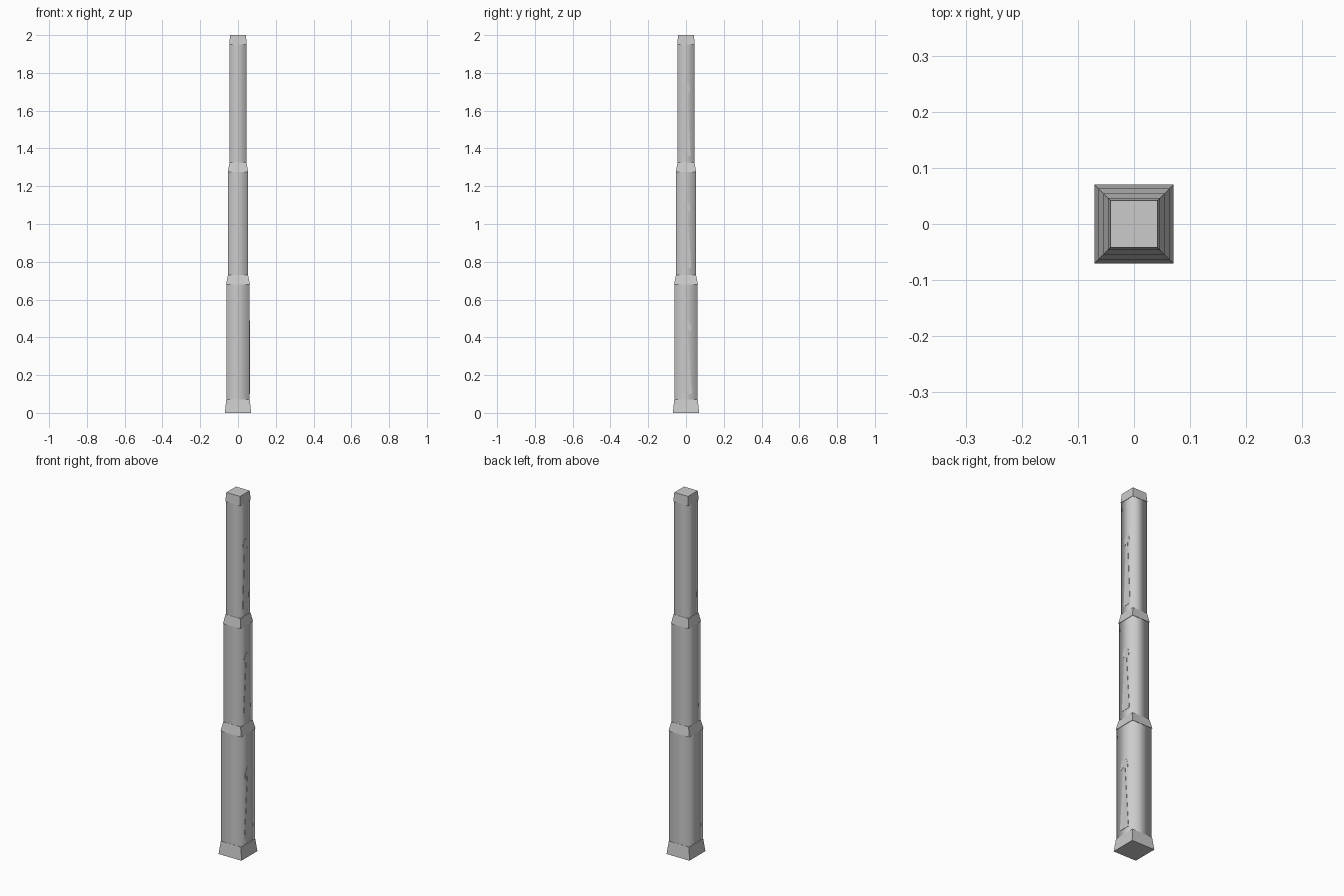
import bpy
import bmesh
import math

cube = bpy.data.objects.get("Cube")
if cube:
    bpy.data.objects.remove(cube, do_unlink=True)

# Single pale stone colour
stone = bpy.data.materials.new("pale_grey_stone")
stone.use_nodes = True
colour = (0.6, 0.6, 0.6, 1)
stone.diffuse_color = colour
stone.node_tree.nodes["Principled BSDF"].inputs["Base Color"].default_value = colour


def add_object(name, bm, smooth=False):
    bmesh.ops.recalc_face_normals(bm, faces=bm.faces)
    for face in bm.faces:
        face.smooth = smooth
    mesh = bpy.data.meshes.new(name)
    bm.to_mesh(mesh)
    bm.free()
    mesh.materials.append(stone)
    obj = bpy.data.objects.new(name, mesh)
    bpy.context.collection.objects.link(obj)
    return obj


def square_block(name, z0, z1, half0, half1, capped=True, smooth=False):
    """Square frustum, optionally without end faces."""
    bm = bmesh.new()
    bmesh.ops.create_cone(bm, cap_ends=capped, segments=4,
                          radius1=half0 * math.sqrt(2),
                          radius2=half1 * math.sqrt(2), depth=z1 - z0)
    turn = math.radians(45)
    for v in bm.verts:
        x, y = v.co.x, v.co.y
        v.co.x = x * math.cos(turn) - y * math.sin(turn)
        v.co.y = x * math.sin(turn) + y * math.cos(turn)
        v.co.z += (z0 + z1) / 2
    return add_object(name, bm, smooth)


def relief(name, x, z0, z1, half):
    """Thin raised plate: a tapering stem under a domed cap."""
    cap_z = z1 - 0.055
    stem = [(half, z0), (0.006, cap_z + 0.01)]
    dome = [(half * 0.8, cap_z)]
    dome += [(half * 0.8 * math.cos(a), cap_z + 0.015 + 0.04 * math.sin(a))
             for a in (math.radians(d) for d in range(0, 90, 18))]
    side = stem + dome
    outline = side + [(0, z1)] + [(-y, z) for y, z in reversed(side)]
    bm = bmesh.new()
    face = bm.faces.new([bm.verts.new((x - 0.001, y, z)) for y, z in outline])
    grown = bmesh.ops.extrude_face_region(bm, geom=[face])["geom"]
    for v in grown:
        if isinstance(v, bmesh.types.BMVert):
            v.co.x += 0.0025
    return add_object(name, bm)


# Flared foot, tapered collars and top cap
square_block("foot", 0, 0.07, 0.07, 0.062)
square_block("lower_collar", 0.68, 0.73, 0.063, 0.053)
square_block("upper_collar", 1.275, 1.325, 0.054, 0.045)
square_block("top_cap", 1.95, 2.0, 0.046, 0.042)

# Straight shafts, with soft shading around the corners
shafts = (("lower", 0.07, 0.68, 0.061, 0.10, 0.49, 0.032),
          ("middle", 0.73, 1.275, 0.052, 0.77, 1.12, 0.028),
          ("upper", 1.325, 1.95, 0.044, 1.36, 1.75, 0.024))
for label, z0, z1, half, low, high, spread in shafts:
    square_block(label + "_shaft", z0, z1, half, half, capped=False, smooth=True)
    relief(label + "_relief", half, low, high, spread)
